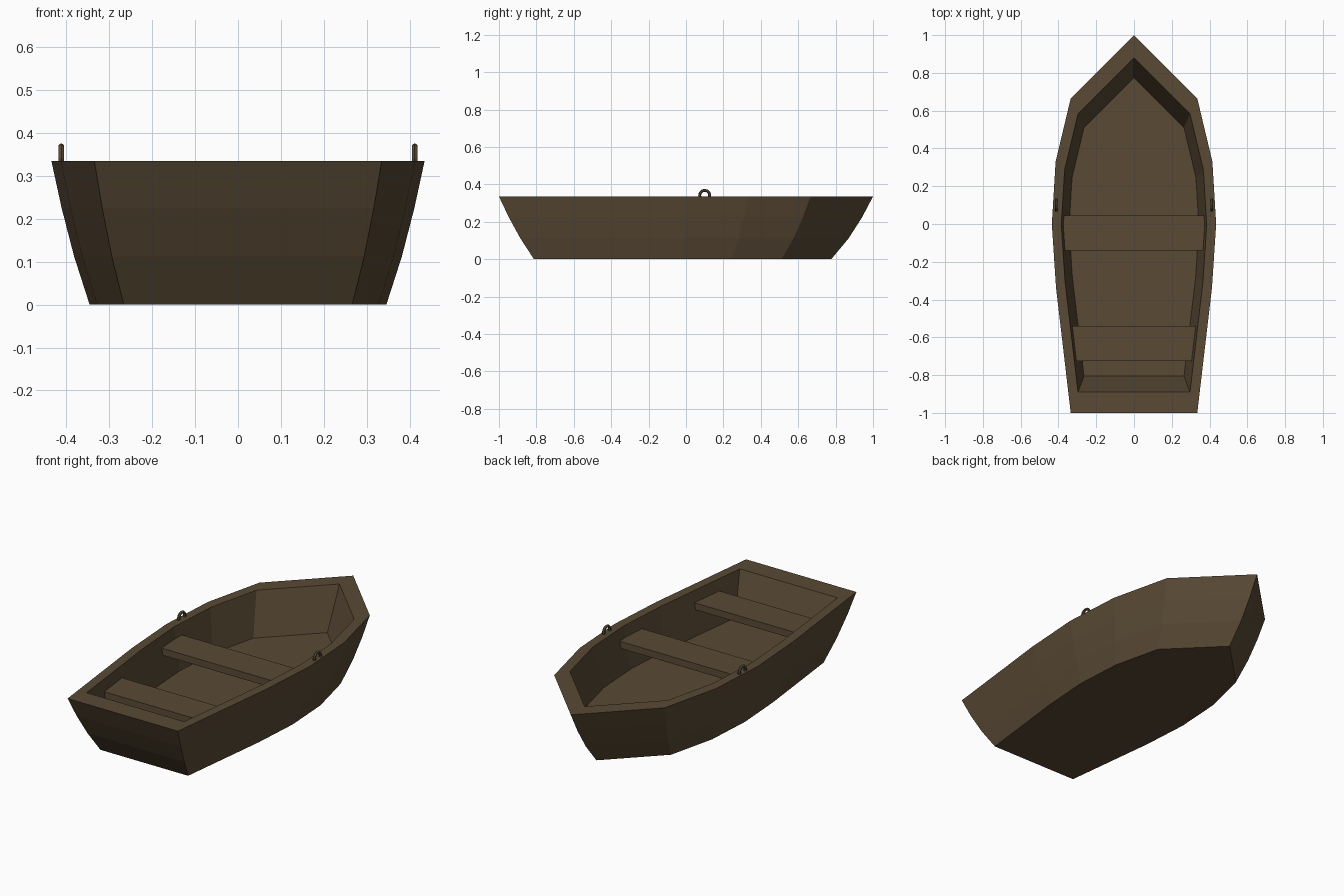
import bpy, bmesh, math

if "Cube" in bpy.data.objects:
    bpy.data.objects.remove(bpy.data.objects["Cube"])

wood = bpy.data.materials.new("dark_wood")
wood.diffuse_color = (0.1, 0.067, 0.035, 1)
wood.use_nodes = True
wood.node_tree.nodes["Principled BSDF"].inputs["Base Color"].default_value = wood.diffuse_color

H = 0.335
# Half outline of the gunwale, bow to stern
HALF = [(0, 1), (0.335, 0.665), (0.415, 0.33), (0.435, 0), (0.413, -0.335), (0.335, -1)]
OUTLINE = HALF + [(-x, y) for x, y in reversed(HALF[1:])]


def add_object(name, bm):
    bmesh.ops.recalc_face_normals(bm, faces=bm.faces[:])
    mesh = bpy.data.meshes.new(name)
    bm.to_mesh(mesh)
    bm.free()
    mesh.materials.append(wood)
    obj = bpy.data.objects.new(name, mesh)
    bpy.context.collection.objects.link(obj)
    return obj


def loft(name, rings):
    """Bridge closed rings of points and cap both ends."""
    bm = bmesh.new()
    loops = [[bm.verts.new(p) for p in ring] for ring in rings]
    n = len(loops[0])
    for a, b in zip(loops, loops[1:]):
        for i in range(n):
            j = (i + 1) % n
            bm.faces.new((a[i], a[j], b[j], b[i]))
    bm.faces.new(loops[0])
    bm.faces.new(loops[-1])
    return add_object(name, bm)


def hull_ring(scale, z, shift=0):
    return [(x * scale, y * scale + shift, z) for x, y in OUTLINE]


# Hull: up the flared outside, across the rim, down the inside to the floor
loft("hull", [
    hull_ring(0.795, 0, -0.018),
    hull_ring(0.878, 0.112, -0.008),
    hull_ring(0.945, 0.225, -0.003),
    hull_ring(1, H),
    hull_ring(0.885, H, -0.005),
    hull_ring(0.79, 0.108, -0.015),
])


# Bench seats, tapered to follow the sides
def seat(name, back, front, w_back, w_front):
    loft(name, [[(-w_back + d, back, z), (w_back - d, back, z),
                 (w_front - d, front, z), (-w_front + d, front, z)]
                for z, d in ((0.237, 0.006), (0.275, 0))])


seat("middle_seat", -0.14, 0.045, 0.372, 0.376)
seat("stern_seat", -0.725, -0.54, 0.308, 0.333)

# Oar rings half sunk in the rim
for side, sx in (("left", -1), ("right", 1)):
    bpy.ops.mesh.primitive_torus_add(
        major_segments=12, minor_segments=6, major_radius=0.027, minor_radius=0.008,
        location=(sx * 0.412, 0.1, 0.341), rotation=(0, math.pi / 2, 0))
    ring = bpy.context.object
    ring.name = side + "_oar_ring"
    ring.data.materials.append(wood)
